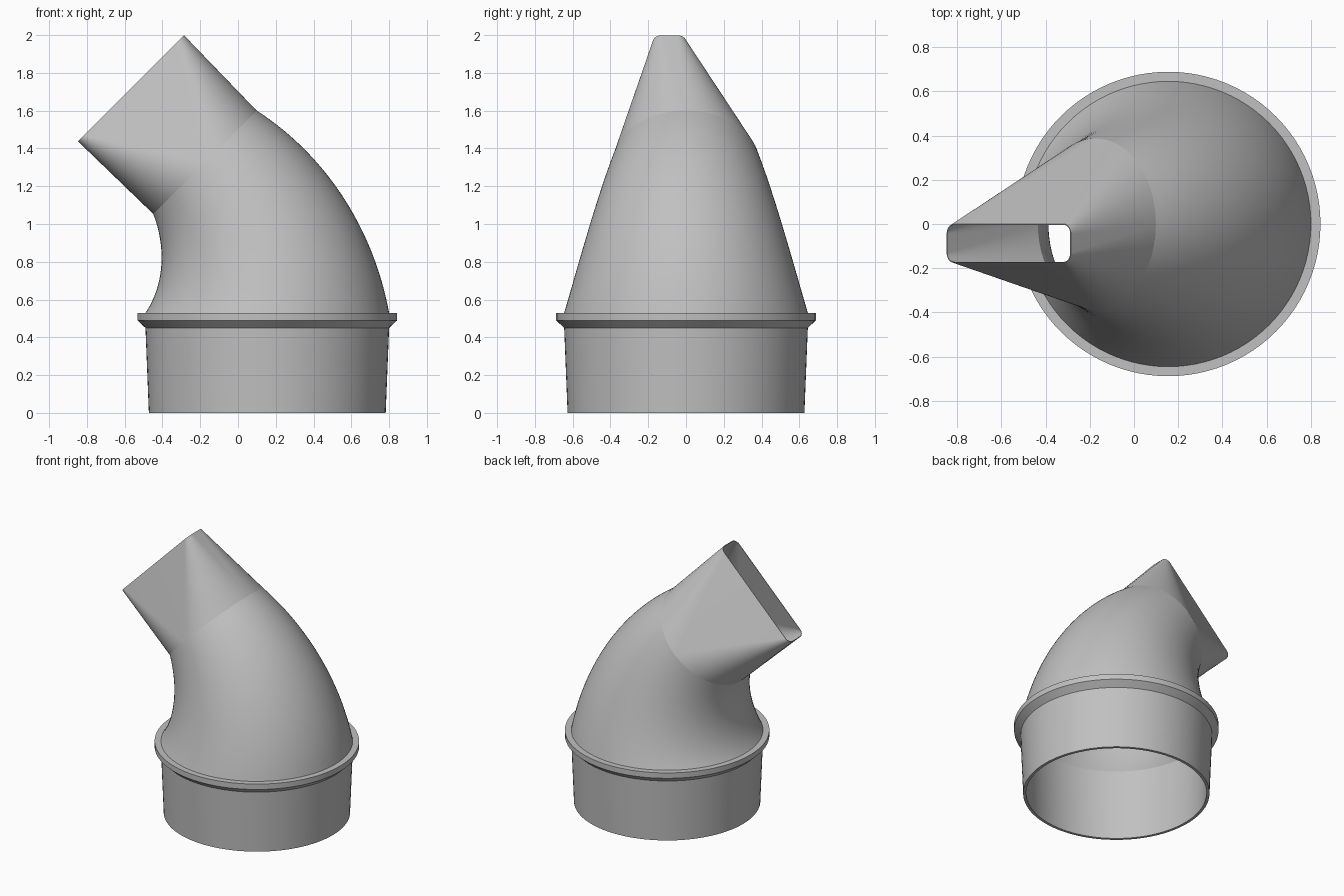
import bpy, bmesh
from math import pi, sin, cos, radians
from mathutils import Vector

cube = bpy.data.objects.get("Cube")
if cube:
    bpy.data.objects.remove(cube, do_unlink=True)

grey = bpy.data.materials.new("plain grey")
grey.use_nodes = True
grey.diffuse_color = (0.53, 0.53, 0.53, 1)
grey.node_tree.nodes["Principled BSDF"].inputs["Base Color"].default_value = grey.diffuse_color

STEPS = 24           # segments per quarter turn
BASE_X = 0.155       # collar centre
COLLAR_TOP = 0.53
BEND_R = 1.127       # centreline radius of the elbow
BEND = radians(45)
BIG, SMALL = 0.645, 0.387
WALL = 0.02


def ring(centre, tilt, radius, half_u=0.0, half_v=0.0, shift_v=0.0):
    """Circle, or rounded rectangle when half sizes are given, tilted about y."""
    u, v = Vector((cos(tilt), 0, sin(tilt))), Vector((0, 1, 0))
    points = []
    for q in range(4):
        su = 1 if q in (0, 3) else -1
        sv = 1 if q < 2 else -1
        for i in range(STEPS + 1):
            a = (q + i / STEPS) * pi / 2
            pu = su * half_u + radius * cos(a)
            pv = shift_v + sv * half_v + radius * sin(a)
            points.append(centre + u * pu + v * pv)
    return points


def loft(name, chains):
    """Skin each chain of rings; coincident points are merged."""
    bm = bmesh.new()
    for chain in chains:
        rows = [[bm.verts.new(p) for p in r] for r in chain]
        for low, high in zip(rows, rows[1:]):
            for i in range(len(low)):
                j = (i + 1) % len(low)
                bm.faces.new((low[i], low[j], high[j], high[i]))
    bmesh.ops.remove_doubles(bm, verts=bm.verts, dist=1e-5)
    mesh = bpy.data.meshes.new(name)
    bm.to_mesh(mesh)
    bm.free()
    mesh.materials.append(grey)
    ob = bpy.data.objects.new(name, mesh)
    bpy.context.collection.objects.link(ob)
    bpy.ops.object.select_all(action='DESELECT')
    ob.select_set(True)
    bpy.context.view_layer.objects.active = ob
    bpy.ops.object.shade_smooth_by_angle(angle=radians(25))
    return ob


def bend_ring(t, inset=0.0):
    """Ring of the tapering elbow at fraction t along the bend."""
    a = BEND * t
    centre = Vector((BASE_X - BEND_R * (1 - cos(a)), 0, COLLAR_TOP + BEND_R * sin(a)))
    return ring(centre, a, BIG + (SMALL - BIG) * t - inset)


# Tapered collar with a chamfered flange
profile = [(BIG - WALL, COLLAR_TOP), (0.607, 0), (0.627, 0), (BIG, 0.45),
           (0.688, 0.49), (0.688, COLLAR_TOP), (BIG, COLLAR_TOP)]
loft("collar", [[ring(Vector((BASE_X, 0, z)), 0, r) for r, z in profile]])

# Elbow: outer skin and inner skin
COUNT = 32
outer = [bend_ring(i / COUNT) for i in range(COUNT + 1)]
inner = [bend_ring(i / COUNT, WALL) for i in range(COUNT, -1, -1)]
loft("elbow", [outer, inner])

# Outlet: round to offset rounded slot, with a thin rim
end = Vector((BASE_X - BEND_R * (1 - cos(BEND)), 0, COLLAR_TOP + BEND_R * sin(BEND)))
mouth = end + Vector((-sin(BEND), 0, cos(BEND))) * 0.553
CORNER, LIP = 0.045, 0.004
slot = (0.397 - CORNER, 0.0875 - CORNER, -0.0875)
loft("outlet", [[bend_ring(1), ring(mouth, BEND, CORNER, *slot),
                 ring(mouth, BEND, CORNER - LIP, *slot), bend_ring(1, WALL)]])
